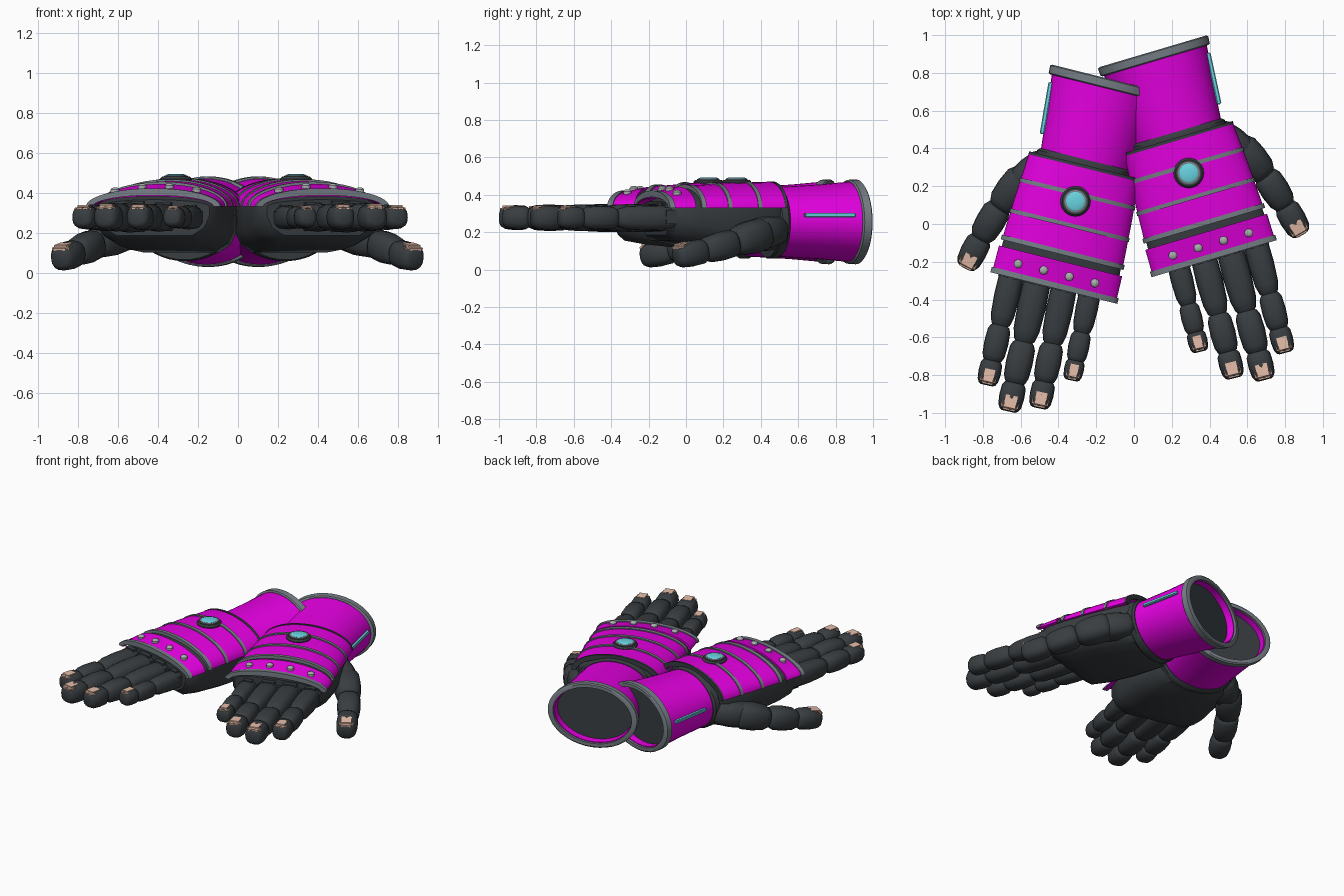
import bpy
import bmesh
from math import pi, cos, sin, radians
from mathutils import Matrix, Vector

cube = bpy.data.objects.get("Cube")
if cube:
    bpy.data.objects.remove(cube, do_unlink=True)


def material(name, rgb):
    m = bpy.data.materials.new(name)
    m.use_nodes = True
    m.diffuse_color = (*rgb, 1)
    m.node_tree.nodes["Principled BSDF"].inputs["Base Color"].default_value = (*rgb, 1)
    return m


MAGENTA = material("magenta", (0.78, 0.0, 0.75))
DARK = material("charcoal", (0.040, 0.047, 0.052))
GREY = material("steel grey", (0.18, 0.21, 0.235))
SILVER = material("silver", (0.40, 0.42, 0.42))
CYAN = material("cyan", (0.14, 0.66, 0.75))
SKIN = material("skin", (0.84, 0.54, 0.42))

place = Matrix()
prefix = ""
made = []


def finish(name, bm, mat):
    """Turn a bmesh in glove space into a placed object."""
    bmesh.ops.transform(bm, matrix=place, verts=bm.verts)
    bmesh.ops.recalc_face_normals(bm, faces=bm.faces)
    mesh = bpy.data.meshes.new(prefix + name)
    bm.to_mesh(mesh)
    bm.free()
    mesh.materials.append(mat)
    ob = bpy.data.objects.new(prefix + name, mesh)
    bpy.context.collection.objects.link(ob)
    made.append(ob)


def loft(name, rings, mat, closed=False):
    """Skin a list of rings; cap both ends, or join the last to the first."""
    bm = bmesh.new()
    rows = [[bm.verts.new(p) for p in ring] for ring in rings]
    n = len(rows[0])
    pairs = list(zip(rows, rows[1:]))
    if closed:
        pairs.append((rows[-1], rows[0]))
    for a, b in pairs:
        for i in range(n):
            j = (i + 1) % n
            bm.faces.new((a[i], a[j], b[j], b[i]))
    if not closed:
        bm.faces.new(rows[0])
        bm.faces.new(rows[-1])
    finish(name, bm, mat)


def power(v, p):
    return (1 if v >= 0 else -1) * abs(v) ** (2 / p)


def oval(y, rx, rz, z=0.255, n=40):
    return [Vector((rx * cos(2 * pi * i / n), y, z + rz * sin(2 * pi * i / n)))
            for i in range(n)]


def tube(name, profile, mat):
    """Hollow oval sleeve from (y, rx, rz) profile points."""
    loft(name, [oval(*p) for p in profile], mat, closed=True)


def arch(y, half, top, base=0.33, n=24):
    return [Vector((half * cos(pi * i / n), y, base + (top - base) * sin(pi * i / n)))
            for i in range(n + 1)]


def shell(name, sections, thick, mat):
    """Curved plate over the hand from (y, half width, top) sections."""
    rings = []
    for y, half, top in sections:
        outer = arch(y, half, top)
        inner = arch(y, half - thick, top - thick)
        rings.append(outer + inner[::-1])
    loft(name, rings, mat)


def frame(a, b):
    d = (b - a).normalized()
    side = d.cross(Vector((0, 0, 1))).normalized()
    return d, side, side.cross(d)


def barrel(name, a, b, r0, r1, n=16):
    """Rounded finger segment from a to b."""
    d, side, up = frame(a, b)
    rings = []
    for t, s in ((0, .6), (.05, .8), (.16, .97), (.5, 1.04), (.82, .98), (.95, .8), (1, .58)):
        r = (r0 + (r1 - r0) * t) * s
        c = a.lerp(b, t)
        rings.append([c + side * r * power(cos(2 * pi * i / n), 2.6)
                      + up * r * power(sin(2 * pi * i / n), 2.6) for i in range(n)])
    loft(name, rings, DARK)


def block(name, centre, axes, size, mat, bevel):
    bm = bmesh.new()
    bmesh.ops.create_cube(bm, size=1)
    rot = Matrix(axes).transposed().to_4x4()
    bmesh.ops.transform(bm, matrix=Matrix.Translation(centre) @ rot
                        @ Matrix.Diagonal((*size, 1)), verts=bm.verts)
    bmesh.ops.bevel(bm, geom=bm.edges[:], offset=bevel, segments=3, affect='EDGES')
    finish(name, bm, mat)


def disc(name, x, y, profile, mat, n=24):
    """Upright turned part from (radius, z) points."""
    loft(name, [[Vector((x + r * cos(2 * pi * i / n), y + r * sin(2 * pi * i / n), z))
                 for i in range(n)] for r, z in profile], mat)


def digit(name, points, radii):
    """Chain of segments with a nail patch on the last one."""
    for k in range(3):
        a, b = points[k], points[k + 1]
        over = (b - a).normalized() * 0.006
        barrel(f"{name}_segment_{k + 1}", a - over, b + (over if k < 2 else over * 0),
               radii[k], radii[k + 1])
    d, side, up = frame(points[2], points[3])
    r = radii[3]
    block(name + "_nail", points[3] - d * 0.053 + up * (r * 0.74),
          (side, d, up), (r * 1.5, 0.095, 0.04), SKIN, 0.014)


def glove():
    # forearm cuff, rim and inner stop
    tube("cuff", [(0.21, .243, .185), (0.45, .264, .199), (0.655, .288, .217),
                  (0.655, .262, .192), (0.21, .21, .16)], MAGENTA)
    tube("cuff_rim", [(0.620, .292, .217), (0.626, .302, .225), (0.666, .304, .227),
                      (0.672, .294, .219), (0.672, .268, .197), (0.620, .268, .197)], GREY)
    loft("cuff_lining", [oval(0.20, .215, .165), oval(0.61, .262, .194)], DARK)
    block("cuff_light", Vector((.269, .442, .29)),
          (Vector((.997, -.075, 0)).normalized(), Vector((.075, .997, 0)).normalized(),
           Vector((0, 0, 1))), (0.024, 0.28, 0.022), CYAN, 0.005)
    tube("wrist_ring", [(0.17, .25, .19), (0.18, .262, .197), (0.215, .262, .197),
                        (0.228, .25, .19), (0.228, .2, .15), (0.17, .2, .15)], DARK)

    # dark palm: domed top, chamfered underside
    rings = []
    for y, half, top, low in ((.21, .22, .42, .115), (.12, .28, .44, .10), (-.1, .305, .435, .115),
                              (-.30, .315, .415, .135), (-.41, .31, .385, .155),
                              (-.45, .285, .365, .185)):
        under = [Vector([s * half * w, y, z]) for s, w, z in
                 ((-1, 1, low + .10), (-1, .9, low + .04), (-1, .68, low),
                  (1, .68, low), (1, .9, low + .04), (1, 1, low + .10))]
        rings.append(arch(y, half, top) + under)
    loft("palm", rings, DARK)

    # back-of-hand plates and raised trims
    shell("hand_plate", [(.19, .30, .468), (-.05, .317, .465), (-.275, .328, .447)], .03, MAGENTA)
    shell("knuckle_plate", [(-.325, .336, .443), (-.465, .338, .412)], .03, MAGENTA)
    shell("plate_gap", [(-.27, .318, .435), (-.33, .322, .43)], .03, DARK)
    for name, y, half, top, wide in (("rear_stripe", .04, .316, .474, .011),
                                     ("middle_stripe", -.13, .326, .467, .011),
                                     ("front_stripe", -.278, .335, .455, .013),
                                     ("knuckle_trim", -.458, .346, .422, .015)):
        shell(name, [(y + wide, half, top), (y - wide, half, top)], .035, GREY)
    shell("wrist_stripe", [(.198, .302, .472), (.182, .302, .472)], .035, DARK)

    # round lamp on the plate
    disc("lamp_base", 0, 0, [(.078, .44), (.08, .468), (.07, .48), (.05, .48)], DARK)
    disc("lamp_ring", 0, 0, [(.06, .47), (.06, .484), (.05, .487)], GREY)
    disc("lamp_lens", 0, 0, [(.050, .47), (.050, .488), (.042, .492), (.012, .493)], CYAN)

    # knuckle rivets follow the arch
    for i, x in enumerate((-.205, -.065, .075, .215)):
        z = .33 + .098 * (1 - (x / .337) ** 2) ** .5
        disc(f"rivet_{i + 1}", x, -.395,
             [(.023, z - .02), (.023, z + .010), (.016, z + .018), (.005, z + .021)], SILVER, 12)

    # fingers: base x, tip x, tip y, radius
    for name, x0, x1, tip, r in (("index", .235, .22, -1.058, .063),
                                 ("middle", .095, .075, -1.165, .070),
                                 ("ring", -.05, -.077, -1.11, .066),
                                 ("little", -.19, -.21, -.925, .055)):
        a, b = Vector((x0, -.40, .275)), Vector((x1, tip, .278))
        digit(name + "_finger", [a, a.lerp(b, .51), a.lerp(b, .80), b],
              [r * 1.08, r, r * .96, r * .88])
        block(name + "_knuckle", Vector((x0, -.43, .280)),
              (Vector((1, 0, 0)), Vector((0, 1, 0)), Vector((0, 0, 1))),
              (r * 2.15, .16, r * 2.15), DARK, .03)

    # thumb and its root
    digit("thumb", [Vector((.295, .07, .195)), Vector((.385, -.125, .145)),
                    Vector((.44, -.31, .10)), Vector((.48, -.48, .068))],
          [.092, .078, .070, .064])
    barrel("thumb_root", Vector((.20, .19, .215)), Vector((.32, .0, .185)), .075, .09)


# one design, placed as a left glove and as a mirrored right glove
for prefix, x, y, turn, flip in (("left_", .29, .27, 16.5, 1), ("right_", -.31, .12, -14, -1)):
    place = (Matrix.Translation((x, y, 0)) @ Matrix.Rotation(radians(turn), 4, 'Z')
             @ Matrix.Diagonal((flip, 1, 1, 1)))
    glove()

bpy.ops.object.select_all(action='DESELECT')
for ob in made:
    ob.select_set(True)
bpy.context.view_layer.objects.active = made[0]
bpy.ops.object.shade_smooth_by_angle(angle=radians(35))
